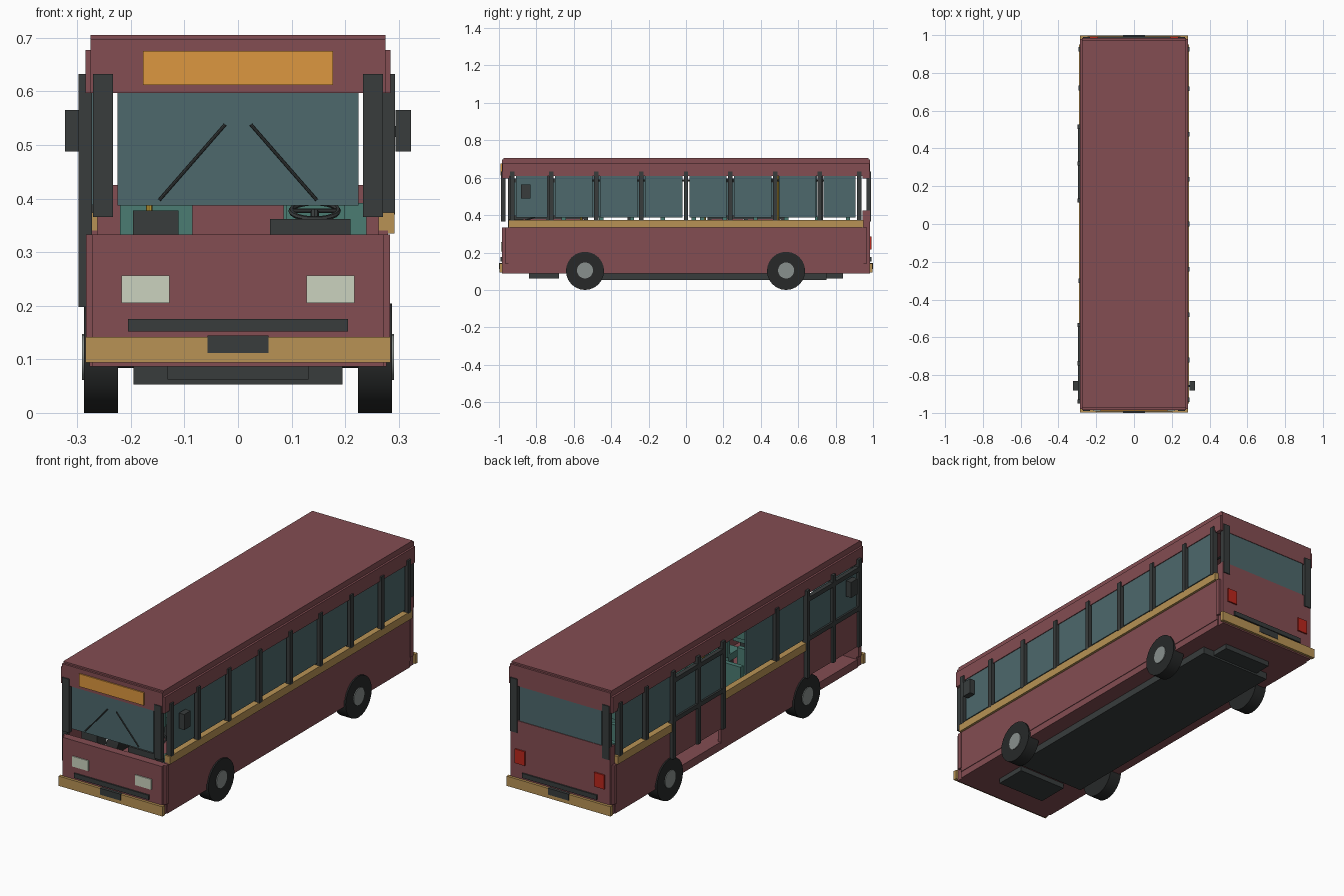
import bpy, math
from mathutils import Vector

if "Cube" in bpy.data.objects:
    bpy.data.objects.remove(bpy.data.objects["Cube"])

COLORS = {
    "red": (0.23, 0.075, 0.085), "gold": (0.48, 0.29, 0.09), "dark": (0.04, 0.046, 0.046),
    "tyre": (0.02, 0.022, 0.022), "glass": (0.075, 0.14, 0.15), "teal": (0.07, 0.2, 0.17),
    "orange": (0.72, 0.31, 0.05), "lamp": (0.6, 0.65, 0.52), "tail": (0.5, 0.02, 0.012),
    "hub": (0.25, 0.28, 0.27), "yellow": (0.6, 0.38, 0.04),
}
MATS = {}
for key, c in COLORS.items():
    MATS[key] = bpy.data.materials.new(key)
    MATS[key].diffuse_color = (*c, 1)


def finish(name, mat):
    o = bpy.context.object
    o.name = name
    o.data.materials.append(MATS[mat])
    return o


def box(name, mat, x, y, z):
    """Box from (min, max) ranges on each axis."""
    bpy.ops.mesh.primitive_cube_add(size=1, location=[sum(r) / 2 for r in (x, y, z)])
    o = finish(name, mat)
    o.scale = [r[1] - r[0] for r in (x, y, z)]
    return o


def side_box(name, mat, s, x, y, z):
    return box(name, mat, sorted((s * x[0], s * x[1])), y, z)


def rod(name, mat, a, b, r, sides=8):
    a, b = Vector(a), Vector(b)
    bpy.ops.mesh.primitive_cylinder_add(vertices=sides, radius=r, depth=(b - a).length,
                                        location=(a + b) / 2)
    o = finish(name, mat)
    o.rotation_euler = (b - a).to_track_quat('Z', 'Y').to_euler()
    bpy.ops.object.shade_smooth_by_angle()
    return o


# Floor, roof and underbody
box("floor", "red", (-.272, .272), (-.95, .95), (.087, .127))
box("roof_edge", "red", (-.285, .285), (-.95, .95), (.655, .677))
box("roof", "red", (-.275, .275), (-.95, .95), (.67, .705))
box("chassis", "dark", (-.195, .195), (-.63, .75), (.053, .088))
box("front_under_box", "dark", (-.132, .132), (-.84, -.68), (.062, .088))
box("rear_under_box", "dark", (-.132, .132), (.75, .84), (.062, .088))

# Side panels, stripes and window headers; the left side is split by doors
for s, spans in ((1, [(-.95, .95)]), (-1, [(-.53, .125), (.505, .95)])):
    box_name = "right" if s > 0 else "left"
    for span in spans:
        side_box(box_name + "_side_panel", "red", s, (.262, .28), span, (.12, .34))
        side_box(box_name + "_side_stripe", "gold", s, (.262, .292), span, (.335, .374))
    side_box(box_name + "_window_header", "red", s, (.262, .285), (-.95, .95), (.608, .677))
    side_box(box_name + "_sill_skirt", "red", s, (.262, .277), (-.95, .95), (.087, .127))

# Side windows and pillars
right_posts = [-.93, -.72, -.48, -.24, 0, .236, .476, .716, .925]
for y in right_posts:
    box("right_pillar", "dark", (.268, .293), (y - .012, y + .012), (.37, .632))
for a, b in zip(right_posts, right_posts[1:]):
    box("right_window", "glass", (.271, .281), (a + .02, b - .02), (.388, .61))
for y in (-.3, .72, .925):
    box("left_pillar", "dark", (-.293, -.268), (y - .012, y + .012), (.37, .632))
for a, b in ((-.54, -.3), (-.3, -.05), (.49, .72), (.72, .925)):
    box("left_window", "glass", (-.281, -.271), (a + .02, b - .02), (.388, .61))

# Two double-leaf doors on the left
for a, b in ((-.94, -.535), (.125, .515)):
    m = (a + b) / 2
    for y in (a, m, b):
        box("door_post", "dark", (-.298, -.272), (y - .011, y + .011), (.198, .632))
    for z in (.39, .585):
        box("door_rail", "dark", (-.297, -.276), (a, b), (z - .011, z + .011))
    for p, q in ((a, m), (m, b)):
        box("door_glass", "glass", (-.288, -.278), (p + .018, q - .018), (.4, .575))
        box("door_panel", "red", (-.288, -.276), (p + .012, q - .012), (.2, .38))

# Front and rear faces, e = -1 front, +1 rear
for e in (-1, 1):
    end = "front" if e < 0 else "rear"
    top = .333 if e < 0 else .425

    def face(name, mat, x, depth, z):
        return box(f"{end}_{name}", mat, x, sorted((e * depth[0], e * depth[1])), z)

    face("panel", "red", (-.272, .272), (.945, .985), (.087, top))
    face("header", "red", (-.275, .275), (.945, .985), (.597, .697))
    face("roof_cap", "red", (-.275, .275), (.945, .975), (.69, .705))
    face("windscreen", "glass", (-.225, .225), (.968, .982), (.387 if e < 0 else .415, .607))
    face("bumper", "gold", (-.285, .285), (.98, .998), (.094, .142))
    face("plate", "dark", (-.057, .057), (.985, 1.0), (.112, .144))
    face("grille", "dark", (-.205, .205), (.98, .992), (.152, .175))
    for s in (-1, 1):
        x = sorted((s * .233, s * .271))
        face("corner_post", "dark", x, (.965, .99), (.366, .632))
        face("corner_panel", "red", sorted((s * .262, s * .284)), (.945, .968), (.14, .333))
        face("header_corner", "red", sorted((s * .262, s * .285)), (.945, .98), (.597, .677))
        if e < 0:
            face("headlight", "lamp", sorted((s * .128, s * .217)), (.98, .99), (.205, .256))
        else:
            face("tail_light", "tail", sorted((s * .19, s * .245)), (.98, .992), (.215, .285))

box("destination_board", "orange", (-.177, .177), (-.991, -.98), (.612, .675))
for s in (-1, 1):
    rod("wiper", "dark", (s * .147, -.987, .397), (s * .024, -.987, .538), .003)
    side_box("mirror", "dark", s, (.294, .323), (-.882, -.832), (.488, .565))
    side_box("mirror_arm", "dark", s, (.28, .3), (-.862, -.852), (.515, .535))

# Wheels with hubs, joined by axles
for y in (-.54, .535):
    rod("axle", "dark", (-.24, y, .104), (.24, y, .104), .02, 12)
    for s in (-1, 1):
        rod("tyre", "tyre", (s * .224, y, .102), (s * .287, y, .102), .102, 24)
        rod("wheel_hub", "hub", (s * .27, y, .104), (s * .291, y, .104), .043, 20)

# Passenger seats in pairs either side of the aisle
def seat(name, x0, x1, y):
    box(name + "_base", "dark", (x0 + .03, x1 - .03), (y - .035, y + .035), (.125, .21))
    box(name + "_cushion", "teal", (x0, x1), (y - .05, y + .045), (.205, .24))
    box(name + "_back", "teal", (x0, x1), (y + .035, y + .058), (.23, .392))


for i in range(9):
    y = -.5 + i * .165
    seat("right_seat", .085, .24, y)
    if not .08 < y < .54:
        seat("left_seat", -.22, -.085, y)
seat("left_seat", -.22, -.085, .04)

# Driver area
seat("driver_seat", .09, .2, -.7)
box("dashboard", "dark", (.06, .21), (-.945, -.88), (.3, .362))
box("fare_box", "dark", (-.196, -.111), (-.945, -.87), (.3, .378))
rod("steering_column", "dark", (.143, -.89, .33), (.143, -.85, .375), .008)
bpy.ops.mesh.primitive_torus_add(location=(.143, -.845, .377), rotation=(math.radians(20), 0, 0),
                                 major_radius=.044, minor_radius=.005,
                                 major_segments=24, minor_segments=6)
finish("steering_wheel", "dark")
rod("steering_spoke", "dark", (.1, -.845, .377), (.186, -.845, .377), .004)

# Grab rails and poles
for x in (-.165, .13):
    rod("ceiling_rail", "dark", (x, -.6, .585), (x, .88, .585), .005)
    for y in (-.58, .0, .85):
        rod("rail_hanger", "dark", (x, y, .585), (x, y, .672), .004)
for y in (-.56, .1, .49):
    rod("grab_pole", "yellow", (-.166, y, .125), (-.166, y, .672), .006)

for m in bpy.data.materials:
    if m.users and not m.is_grease_pencil:
        m.use_nodes = True
        m.node_tree.nodes["Principled BSDF"].inputs["Base Color"].default_value = m.diffuse_color
